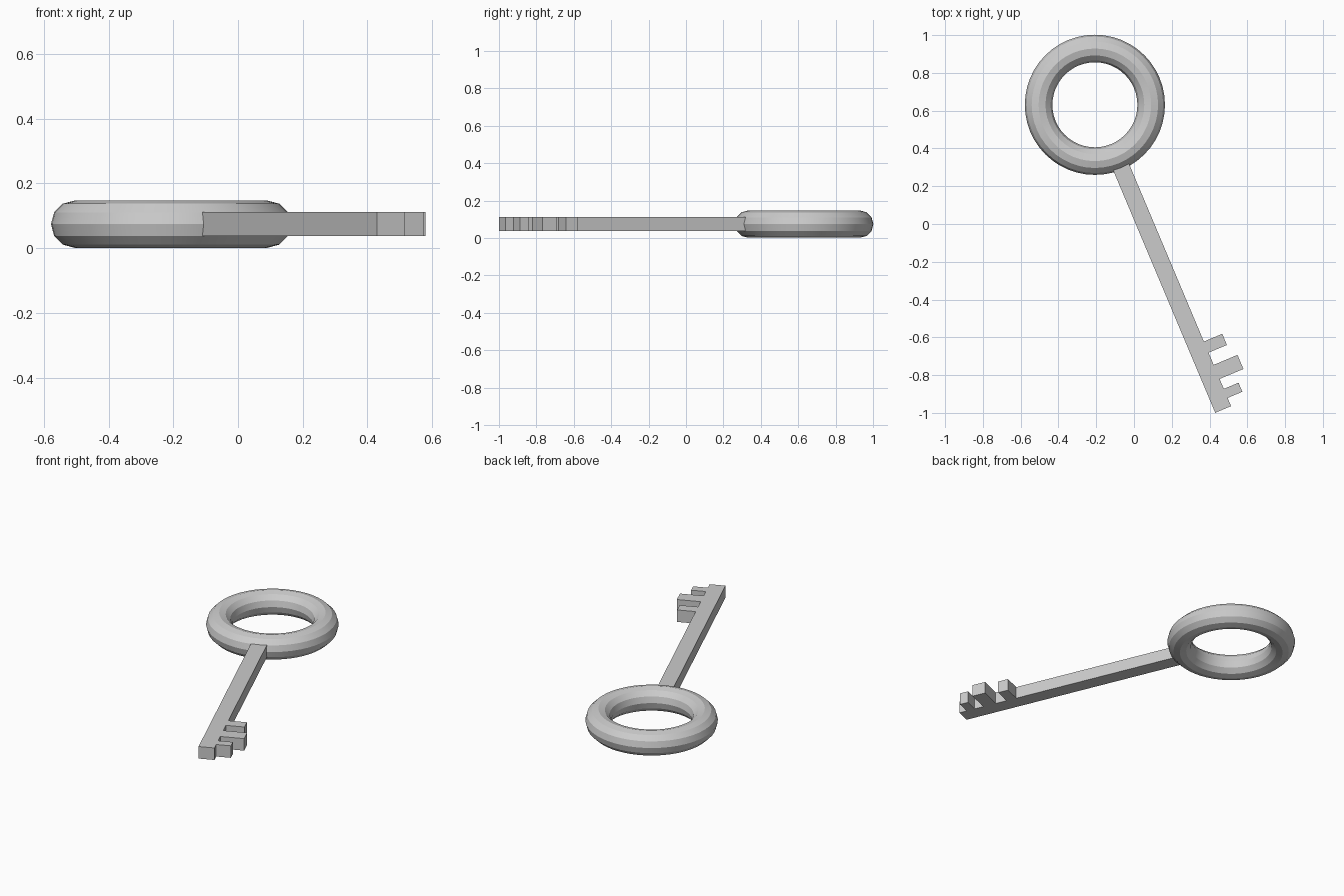
import bpy, bmesh, math
from mathutils import Matrix

if "Cube" in bpy.data.objects:
    bpy.data.objects.remove(bpy.data.objects["Cube"])

CENTRE = (-0.207, 0.631, 0.074)
ANGLE = math.atan2(-0.9217, 0.388)   # direction of the shaft seen from above
HALF_W, HALF_T = 0.0455, 0.037

# Ring-shaped bow
bpy.ops.mesh.primitive_torus_add(major_segments=48, minor_segments=12,
                                 major_radius=0.298, minor_radius=0.073,
                                 location=CENTRE)
bow = bpy.context.object
bow.name = "bow_ring"
bpy.ops.object.shade_smooth_by_angle(angle=math.radians(20))

# Shaft and bit outline: x runs along the shaft from the bow centre, teeth on +y
teeth = [(1.379, 1.443, 0.151), (1.513, 1.594, 0.182), (1.651, 1.703, 0.130)]
outline = [(0.31, -HALF_W), (1.75, -HALF_W), (1.75, HALF_W)]
for start, end, reach in reversed(teeth):
    outline += [(end, HALF_W), (end, reach), (start, reach), (start, HALF_W)]
outline.append((0.31, HALF_W))

bm = bmesh.new()
face = bm.faces.new([bm.verts.new((x, y, -HALF_T)) for x, y in outline])
ext = bmesh.ops.extrude_face_region(bm, geom=[face])
top = [v for v in ext["geom"] if isinstance(v, bmesh.types.BMVert)]
bmesh.ops.translate(bm, verts=top, vec=(0, 0, 2 * HALF_T))
bmesh.ops.recalc_face_normals(bm, faces=bm.faces)
mesh = bpy.data.meshes.new("shaft_and_bit")
bm.to_mesh(mesh)
bm.free()
shaft = bpy.data.objects.new("shaft_and_bit", mesh)
shaft.matrix_world = Matrix.Translation(CENTRE) @ Matrix.Rotation(ANGLE, 4, 'Z')
bpy.context.collection.objects.link(shaft)
